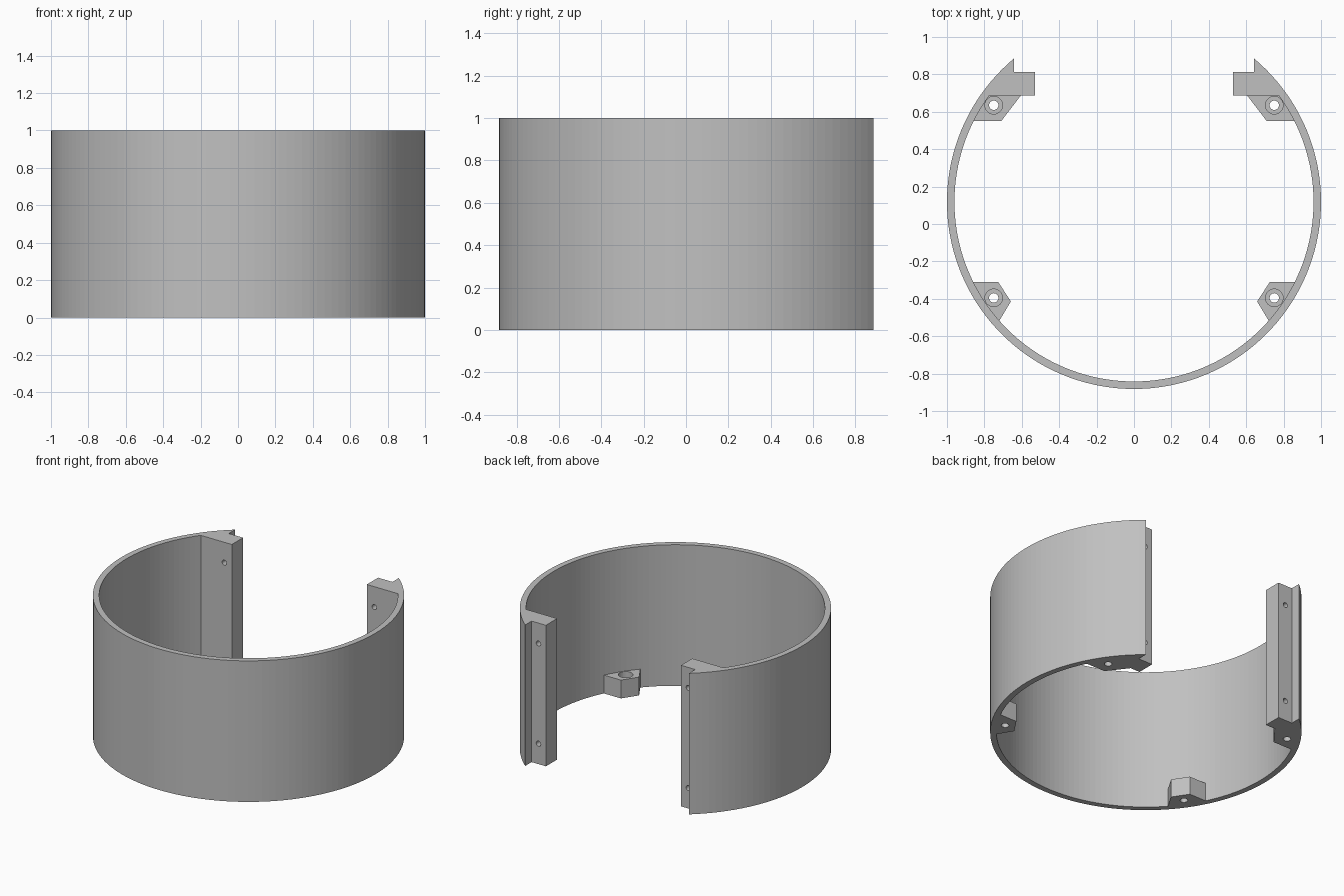
import bpy, bmesh, math
from mathutils import Matrix

if "Cube" in bpy.data.objects:
    bpy.data.objects.remove(bpy.data.objects["Cube"])

CY = 0.118            # ring centre in y
R_OUT, R_IN = 1.0, 0.96
HEIGHT, BOSS_H = 1.0, 0.13

grey = bpy.data.materials.new("plain grey")
grey.diffuse_color = (0.53, 0.53, 0.53, 1)
grey.use_nodes = True
grey.node_tree.nodes["Principled BSDF"].inputs["Base Color"].default_value = grey.diffuse_color


def finish(bm, name):
    bmesh.ops.recalc_face_normals(bm, faces=bm.faces)
    me = bpy.data.meshes.new(name)
    bm.to_mesh(me)
    bm.free()
    me.materials.append(grey)
    ob = bpy.data.objects.new(name, me)
    bpy.context.collection.objects.link(ob)
    return ob


def prism(name, pts, height):
    bm = bmesh.new()
    face = bm.faces.new([bm.verts.new((x, y, 0)) for x, y in pts])
    new = bmesh.ops.extrude_face_region(bm, geom=[face])["geom"]
    bmesh.ops.translate(bm, vec=(0, 0, height),
                        verts=[v for v in new if isinstance(v, bmesh.types.BMVert)])
    return finish(bm, name)


def rod(name, radius, length, centre, along_y=False):
    bm = bmesh.new()
    m = Matrix.Translation(centre)
    if along_y:
        m = m @ Matrix.Rotation(math.pi / 2, 4, 'X')
    bmesh.ops.create_cone(bm, cap_ends=True, segments=32, radius1=radius,
                          radius2=radius, depth=length, matrix=m)
    return finish(bm, name)


def combine(target, tool, operation):
    mod = target.modifiers.new("bool", 'BOOLEAN')
    mod.operation, mod.solver, mod.object = operation, 'EXACT', tool
    bpy.context.view_layer.objects.active = target
    bpy.ops.object.modifier_apply(modifier=mod.name)
    bpy.data.objects.remove(tool, do_unlink=True)


def arc(radius, start, n=112):
    # clockwise from the right end, round the front, to the left end
    end = -math.pi - start
    return [(radius * math.cos(a), CY + radius * math.sin(a))
            for a in (start + (end - start) * i / n for i in range(n + 1))]


# open ring wall with a stepped flange at each end
outer = arc(R_OUT, math.acos(0.642))
inner = arc(R_IN, math.asin((0.687 - CY) / R_IN))
right_flange = [(0.53, 0.687), (0.53, 0.813), (0.642, 0.813)]
left_flange = [(-x, y) for x, y in reversed(right_flange)]
body = prism("open_ring_body", right_flange + outer + left_flange + inner[::-1], HEIGHT)

# screw bosses at the foot of the wall, mirrored left and right
back_boss = [(0.605, 0.72), (0.605, 0.687), (0.71, 0.55), (0.875, 0.55), (0.77, 0.72)]
front_boss = [(0.873, -0.309), (0.727, -0.309), (0.658, -0.414), (0.727, -0.528), (0.81, -0.42)]
for s in (1, -1):
    for outline, hole_y in ((back_boss, 0.635), (front_boss, -0.395)):
        combine(body, prism("screw_boss", [(s * x, y) for x, y in outline], BOSS_H), 'UNION')
        # screw hole with counterbore
        combine(body, rod("screw_hole", 0.025, 0.6, (s * 0.75, hole_y, 0.1)), 'DIFFERENCE')
        combine(body, rod("counterbore", 0.047, 0.2, (s * 0.75, hole_y, 0.165)), 'DIFFERENCE')
    # bolt holes through the flange
    for z in (0.145, 0.855):
        combine(body, rod("flange_hole", 0.018, 0.3, (s * 0.588, 0.75, z), True), 'DIFFERENCE')
